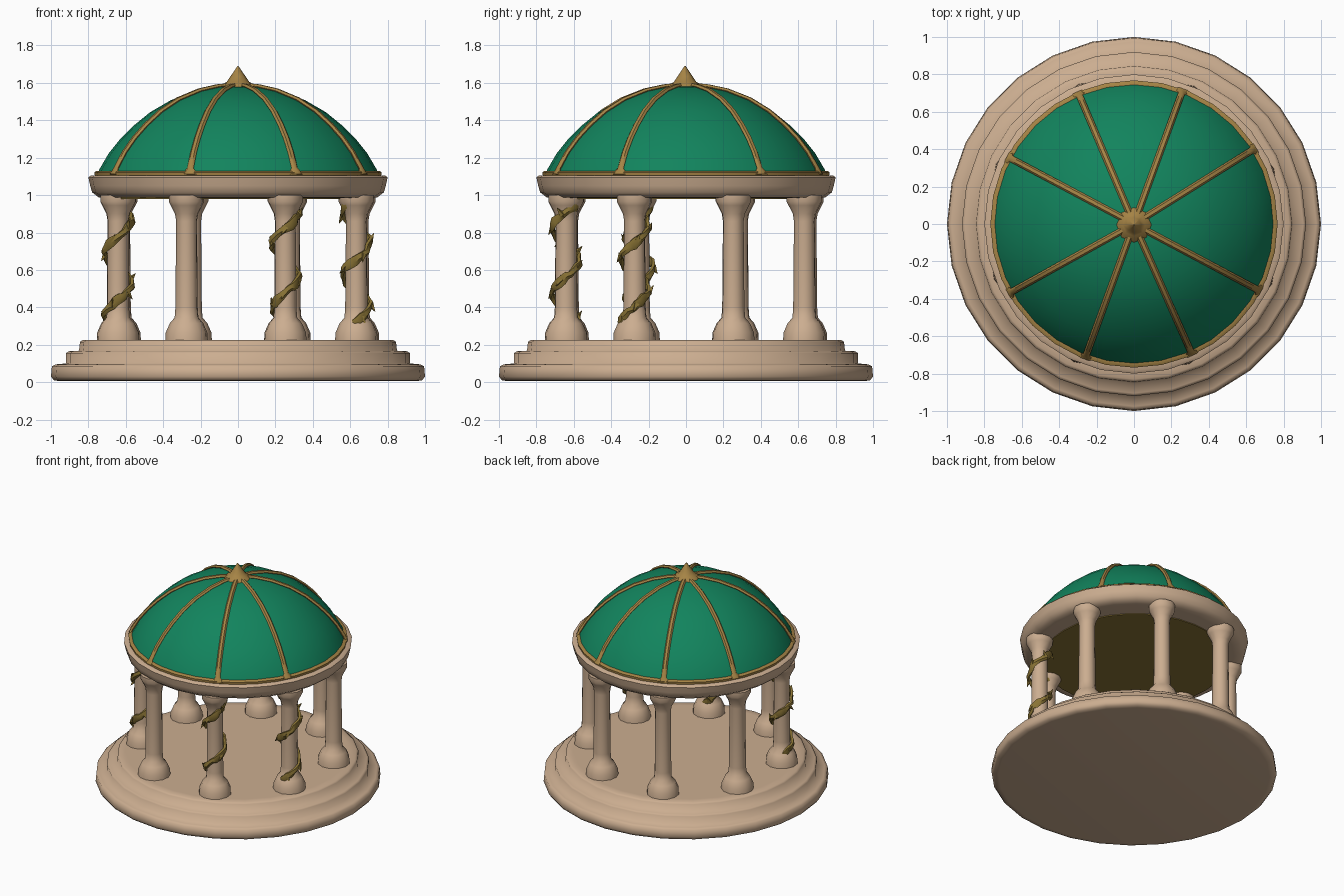
import bpy, bmesh, math, random
from mathutils import Vector, Matrix

random.seed(4)
cube = bpy.data.objects.get("Cube")
if cube:
    bpy.data.objects.remove(cube)


def material(name, rgb):
    m = bpy.data.materials.new(name)
    m.use_nodes = True
    m.diffuse_color = (*rgb, 1)
    bsdf = next(n for n in m.node_tree.nodes if n.type == 'BSDF_PRINCIPLED')
    bsdf.inputs["Base Color"].default_value = (*rgb, 1)
    bsdf.inputs["Roughness"].default_value = 0.8
    return m


stone = material("warm_stone", (0.60, 0.42, 0.28))
green = material("dome_green", (0.006, 0.23, 0.11))
gold = material("old_gold", (0.38, 0.23, 0.06))
olive = material("vine_olive", (0.25, 0.17, 0.035))


def finish(bm, name, mat, angle):
    bmesh.ops.recalc_face_normals(bm, faces=bm.faces[:])
    for f in bm.faces:
        f.smooth = True
    mesh = bpy.data.meshes.new(name)
    bm.to_mesh(mesh)
    bm.free()
    mesh.materials.append(mat)
    mesh.set_sharp_from_angle(angle=math.radians(angle))
    ob = bpy.data.objects.new(name, mesh)
    bpy.context.collection.objects.link(ob)
    return ob


def lathe(name, profile, sides, mat, angle=50, centre=(0, 0), turn=0.0):
    """Revolve (radius, height) points around a vertical axis and cap the ends."""
    bm = bmesh.new()
    rings = []
    for r, z in profile:
        rings.append([bm.verts.new((centre[0] + r * math.cos(turn + math.tau * i / sides),
                                    centre[1] + r * math.sin(turn + math.tau * i / sides), z))
                      for i in range(sides)])
    for a, b in zip(rings, rings[1:]):
        for i in range(sides):
            j = (i + 1) % sides
            bm.faces.new((a[i], a[j], b[j], b[i]))
    bm.faces.new(rings[0][::-1])
    bm.faces.new(rings[-1])
    return finish(bm, name, mat, angle)


def sweep(name, points, normals, width, thick, mat, sides=6):
    """Sweep a flattened tube; width and thick are functions of 0..1."""
    bm = bmesh.new()
    rings = []
    last = len(points) - 1
    for k, (p, n) in enumerate(zip(points, normals)):
        tangent = (points[min(k + 1, last)] - points[max(k - 1, 0)]).normalized()
        side = tangent.cross(n).normalized()
        up = side.cross(tangent)
        w, t = width(k / last), thick(k / last)
        rings.append([bm.verts.new(p + side * w * math.cos(math.tau * i / sides)
                                   + up * t * math.sin(math.tau * i / sides))
                      for i in range(sides)])
    for a, b in zip(rings, rings[1:]):
        for i in range(sides):
            j = (i + 1) % sides
            bm.faces.new((a[i], a[j], b[j], b[i]))
    bm.faces.new(rings[0])
    bm.faces.new(rings[-1])
    return finish(bm, name, mat, 45)


# Stepped round base, softly shaded
lathe("stepped_base", [(0.95, 0.005), (0.985, 0.01), (1.0, 0.03), (0.995, 0.085), (0.975, 0.095),
                       (0.92, 0.1), (0.92, 0.155), (0.905, 0.165), (0.85, 0.168),
                       (0.845, 0.215), (0.83, 0.225), (0.78, 0.225)], 28, stone, 100)

# Ring beam on the columns
lathe("ring_beam", [(0.70, 0.985), (0.745, 0.988), (0.78, 1.015), (0.79, 1.05),
                    (0.80, 1.095), (0.785, 1.105), (0.74, 1.105)], 28, stone, 60)

# Painted ceiling plate
lathe("ceiling", [(0.65, 0.979), (0.65, 0.986)], 32, olive, 40, (-0.05, -0.05))

# Dome shell and the gold band at its foot
DOME = [(0.755, 1.105), (0.74, 1.14), (0.69, 1.225), (0.63, 1.30), (0.56, 1.37),
        (0.47, 1.443), (0.36, 1.507), (0.23, 1.555), (0.12, 1.577), (0.03, 1.585)]
lathe("dome", DOME, 32, green, 60)
lathe("dome_band", [(0.765, 1.10), (0.768, 1.122), (0.755, 1.13), (0.74, 1.13)], 32, gold, 50)

# Ribs running up the dome
for k, deg in enumerate((-28, 32, 70, 113, 152, 209, 250, 294)):
    a = math.radians(deg)
    out = Vector((math.cos(a), math.sin(a), 0))
    path = [out * (r + 0.004) + Vector((0, 0, z + 0.004)) for r, z in DOME]
    normals = []
    for i in range(len(path)):
        t = path[min(i + 1, len(path) - 1)] - path[max(i - 1, 0)]
        normals.append((t.cross(Vector((-out.y, out.x, 0)))).normalized())
    sweep(f"dome_rib_{k + 1}", path, normals,
          lambda t: 0.018 + 0.03 * max(0, 1 - t * 9), lambda t: 0.013, gold)

# Pointed finial with a flared foot
lathe("finial", [(0.10, 1.57), (0.085, 1.592), (0.06, 1.605), (0.04, 1.635), (0.003, 1.69)],
      8, gold, 40, (0, -0.005))


def vine(name, x, y, front_height):
    """Twisting stem around a column, with small pointed leaves."""
    pitch, low, high = 0.34, 0.31, 0.96
    steps = 38
    points, normals = [], []
    for i in range(steps + 1):
        z = low + (high - low) * i / steps
        a = math.tau * (z - front_height) / pitch - math.pi / 2
        out = Vector((math.cos(a), math.sin(a), 0))
        r = 0.072 + random.uniform(-0.006, 0.008)
        points.append(Vector((x, y, z + random.uniform(-0.006, 0.006))) + out * r)
        normals.append(out)
    sweep(name, points, normals, lambda t: 0.024 + 0.006 * math.sin(t * 40),
          lambda t: 0.014, olive, 5)
    bm = bmesh.new()
    for i in range(2, steps, 4):
        up = Vector((0, 0, random.choice((-1, 1))))
        direction = (normals[i] * 0.5 + up + normals[i].cross(up) * random.uniform(-1, 1)).normalized()
        rot = direction.to_track_quat('Z', 'Y').to_matrix().to_4x4()
        bmesh.ops.create_cone(bm, cap_ends=True, segments=4, radius1=0.018, radius2=0.001,
                              depth=0.05,
                              matrix=Matrix.Translation(points[i] + direction * 0.025) @ rot)
    finish(bm, name + "_leaves", olive, 20)


# Eight columns, three of them wrapped in vines
VINES = {4: 0.44, 6: 0.48, 7: 0.66}
for k in range(8):
    a = math.radians(21.5 + 45 * k)
    x, y = 0.69 * math.cos(a), 0.69 * math.sin(a)
    lathe(f"column_{k + 1}", [(0.115, 0.215), (0.112, 0.265), (0.09, 0.315), (0.064, 0.345),
                              (0.06, 0.40), (0.056, 0.86), (0.062, 0.90), (0.085, 0.945),
                              (0.095, 0.965), (0.095, 1.0)], 12, stone, 50, (x, y), a)
    if k in VINES:
        vine(f"vine_{k + 1}", x, y, VINES[k])
